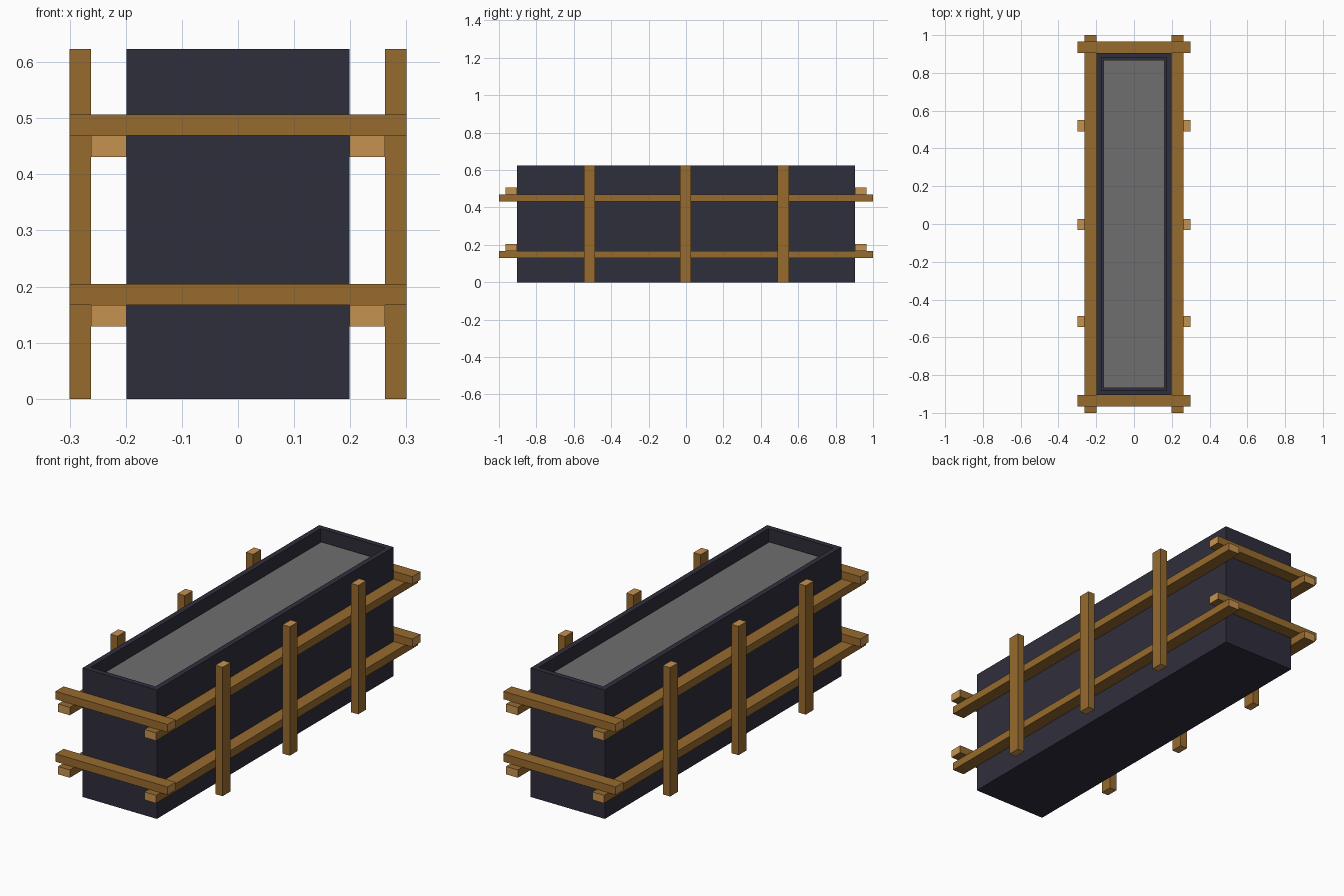
import bpy, bmesh
from mathutils import Vector

if "Cube" in bpy.data.objects:
    bpy.data.objects.remove(bpy.data.objects["Cube"])


def material(name, rgb):
    # sRGB 0-255 to linear
    lin = [((c / 255 + 0.055) / 1.055) ** 2.4 for c in rgb]
    m = bpy.data.materials.new(name)
    m.diffuse_color = (*lin, 1)
    m.use_nodes = True
    m.node_tree.nodes["Principled BSDF"].inputs["Base Color"].default_value = m.diffuse_color
    return m


DARK = material("dark panel", (47, 46, 60))
WOOD = material("timber", (152, 107, 46))
END = material("timber end grain", (198, 146, 80))
GREY = material("concrete", (110, 110, 110))


def box(name, lo, hi, mats, edit=None):
    lo, hi = Vector(lo), Vector(hi)
    bm = bmesh.new()
    bmesh.ops.create_cube(bm, size=1)
    for v in bm.verts:
        v.co = (lo + hi) / 2 + v.co * (hi - lo)
    bm.normal_update()
    if edit:
        edit(bm)
    mesh = bpy.data.meshes.new(name)
    bm.to_mesh(mesh)
    bm.free()
    for m in mats:
        mesh.materials.append(m)
    obj = bpy.data.objects.new(name, mesh)
    bpy.context.collection.objects.link(obj)
    return obj


def beam(name, lo, hi, axis):
    # timber with lighter end grain on the two faces across its length
    def ends(bm):
        for f in bm.faces:
            f.material_index = int(abs(f.normal[axis]) > 0.9)
    return box(name, lo, hi, (WOOD, END), ends)


X, Y, H = 0.199, 0.904, 0.623      # formwork box half sizes and height
WALL, DEPTH = 0.037, 0.057         # wall thickness, drop to the concrete


# Formwork box: rim inset, then pushed down as an open tray
def hollow(bm):
    top = max(bm.faces, key=lambda f: f.calc_center_median().z)
    bmesh.ops.inset_region(bm, faces=[top], thickness=WALL)
    inner = bmesh.ops.extrude_discrete_faces(bm, faces=[top])["faces"][0]
    for v in inner.verts:
        v.co.z = WALL


box("formwork_box", (-X, -Y, 0), (X, Y, H), (DARK,), hollow)

# Concrete fill
box("concrete_fill", (-X + WALL, -Y + WALL, WALL),
    (X - WALL, Y - WALL, H - DEPTH), (GREY,))

# Horizontal rails: long ones on the sides, short ones resting on them at the ends
for level, z in (("lower", 0.129), ("upper", 0.431)):
    for side, s in (("left", -1), ("right", 1)):
        a, b = sorted((s * X, s * 0.262))
        beam(f"{level}_{side}_side_rail", (a, -1, z), (b, 1, z + 0.038), 1)
    for side, s in (("front", -1), ("back", 1)):
        a, b = sorted((s * Y, s * 0.966))
        beam(f"{level}_{side}_end_rail", (-0.3, a, z + 0.038), (0.3, b, z + 0.076), 0)

# Upright posts outside the side rails
for side, s in (("left", -1), ("right", 1)):
    for i, y in enumerate((-0.516, -0.003, 0.52), 1):
        a, b = sorted((s * 0.262, s * 0.3))
        beam(f"{side}_post_{i}", (a, y - 0.03, 0), (b, y + 0.03, H), 2)
